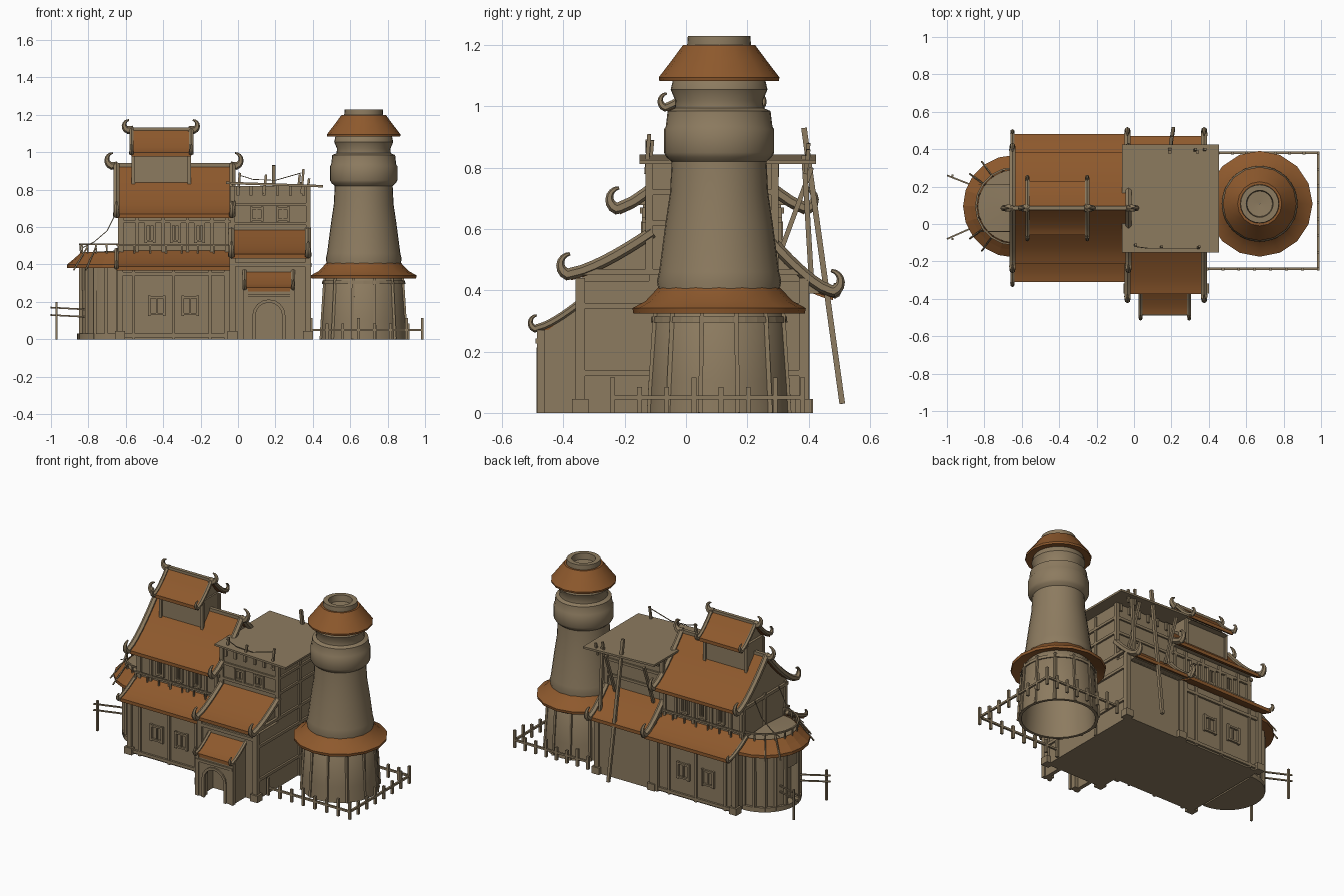
import bpy, bmesh
from math import sin, cos, pi, radians
from mathutils import Vector

if "Cube" in bpy.data.objects:
    bpy.data.objects.remove(bpy.data.objects["Cube"])


def material(name, rgb):
    m = bpy.data.materials.new(name)
    m.use_nodes = True
    m.diffuse_color = (*rgb, 1)
    m.node_tree.nodes["Principled BSDF"].inputs["Base Color"].default_value = (*rgb, 1)
    return m


WOOD = material("weathered tan", (0.265, 0.198, 0.116))
ROOF = material("rust orange roof", (0.27, 0.1, 0.026))
MID = 0.085      # y of the hall ridge
X, Y, Z = Vector((1, 0, 0)), Vector((0, 1, 0)), Vector((0, 0, 1))


def part(name, mat, build, smooth=False):
    bm = bmesh.new()
    build(bm)
    bmesh.ops.recalc_face_normals(bm, faces=bm.faces)
    me = bpy.data.meshes.new(name)
    bm.to_mesh(me)
    bm.free()
    me.materials.append(mat)
    ob = bpy.data.objects.new(name, me)
    bpy.context.collection.objects.link(ob)
    if smooth:
        bpy.ops.object.select_all(action='DESELECT')
        ob.select_set(True)
        bpy.context.view_layer.objects.active = ob
        bpy.ops.object.shade_smooth_by_angle(angle=radians(35))


def loft(bm, rings, closed=False):
    n, m = len(rings), len(rings[0])
    for k in range(n if closed else n - 1):
        a, b = rings[k], rings[(k + 1) % n]
        for j in range(m):
            bm.faces.new((a[j], a[(j + 1) % m], b[(j + 1) % m], b[j]))
    if not closed:
        bm.faces.new(rings[0])
        bm.faces.new(rings[-1])


def prism(bm, pts, axis, a, b):
    put = {'x': lambda p, t: (t, *p), 'y': lambda p, t: (p[0], t, p[1]), 'z': lambda p, t: (*p, t)}[axis]
    loft(bm, [[bm.verts.new(put(p, t)) for p in pts] for t in (a, b)])


def box(bm, x0, x1, y0, y1, z0, z1):
    prism(bm, [(x0, y0), (x1, y0), (x1, y1), (x0, y1)], 'z', z0, z1)


def lathe(bm, c, prof, n, a0=0.0, a1=2 * pi):
    full = a1 - a0 > 6.28
    angles = [a0 + (a1 - a0) * k / n for k in range(n if full else n + 1)]
    loft(bm, [[bm.verts.new((c[0] + r * cos(a), c[1] + r * sin(a), z)) for r, z in prof]
              for a in angles], full)


def tube(bm, pts, radii, ref=X, sides=4):
    pts = [Vector(p) for p in pts]
    rings = []
    for i, p in enumerate(pts):
        d = (pts[min(i + 1, len(pts) - 1)] - pts[max(i - 1, 0)]).normalized()
        v = d.cross(ref).normalized()
        u = v.cross(d)
        ang = [2 * pi * (k + 0.5) / sides for k in range(sides)]
        rings.append([bm.verts.new(p + radii[i] * (u * cos(a) + v * sin(a))) for a in ang])
    loft(bm, rings)


def beam(bm, p, q, r=0.01):
    d = (Vector(q) - Vector(p)).normalized()
    tube(bm, [p, q], [r, r], Y if abs(d.x) > 0.8 else X)


def curl(c, z, r, side):
    # upturned horn: an arc that starts at the bottom and curls back over
    return [(c + side * r * cos(a), z + r + r * sin(a)) for a in [radians(-70 + 22 * k) for k in range(8)]]


def slope(ye, ze, yr, zr, n=7, power=1.35):
    return [(ye + (yr - ye) * t, ze + (zr - ze) * t ** power) for t in [k / n for k in range(n + 1)]]


def roof_slope(name, x0, x1, ye, ze, yr, zr, horn=0.035, rim=0.019):
    pts = slope(ye, ze, yr, zr)
    side = 1 if ye > yr else -1
    part(name, ROOF, lambda bm: prism(bm, pts + [(y, z - 0.022) for y, z in reversed(pts)], 'x', x0, x1), True)

    def rims(bm):
        path = pts[::-1] + curl(ye, ze - 0.005, horn, side)
        radii = [rim] * len(pts) + [rim * (1.05 - 0.11 * k) for k in range(8)]
        for x in (x0, x1):
            tube(bm, [(x, y, z) for y, z in path], radii, X, 6)
    part(name + "_rims", WOOD, rims, True)


def ridge(name, x0, x1, y, z, r):
    def build(bm):
        beam(bm, (x0, y, z), (x1, y, z), 0.016)
        for x, s in ((x0, -1), (x1, 1)):
            path = [(x - s * 0.02, z)] + curl(x, z - 0.005, r, s)
            tube(bm, [(a, y, b) for a, b in path], [0.02] + [0.021 - 0.0024 * k for k in range(8)], Y, 6)
    part(name, WOOD, build, True)


def gable(name, x0, x1, ye, ze, zr):
    front = slope(ye, ze - 0.012, MID, zr - 0.012)
    back = [(2 * MID - y, z) for y, z in front[-2::-1]]
    part(name, WOOD, lambda bm: prism(bm, front + back, 'x', x0, x1))


def window(bm, x, z, w, h, y):
    for s in (-1, 1):
        box(bm, x + s * w / 2 - 0.007, x + s * w / 2 + 0.007, y - 0.012, y + 0.012, z - h / 2 - 0.01, z + h / 2 + 0.01)
        box(bm, x - w / 2, x + w / 2, y - 0.01, y + 0.01, z + s * h / 2 - 0.006, z + s * h / 2 + 0.006)
    box(bm, x - 0.004, x + 0.004, y - 0.006, y + 0.006, z - h / 2, z + h / 2)


def post(bm, x, y, z0, z1, w=0.014, foot=False):
    box(bm, x - w, x + w, y - w, y + w, z0, z1)
    if foot:
        box(bm, x - 0.027, x + 0.027, y - 0.027, y + 0.027, 0, 0.045)


# Main hall: two storeys, gable and cupola
part("hall_lower_walls", WOOD, lambda bm: box(bm, -0.63, -0.03, -0.22, 0.385, 0, 0.42))
part("hall_upper_walls", WOOD, lambda bm: box(bm, -0.63, -0.04, -0.13, 0.30, 0.4, 0.69))
gable("hall_gable", -0.63, -0.05, -0.17, 0.69, 0.92)
part("cupola_walls", WOOD, lambda bm: box(bm, -0.565, -0.26, 0.0, 0.17, 0.78, 1.01))
gable("cupola_gable", -0.55, -0.27, -0.04, 0.99, 1.13)
for tag, s in (("front", -1), ("back", 1)):
    roof_slope(f"hall_roof_{tag}", -0.65, -0.03, MID + s * 0.30, 0.67, MID, 0.935)
    roof_slope(f"hall_skirt_roof_{tag}", -0.65, -0.03, MID + s * 0.395, 0.39, MID + s * 0.21, 0.478, 0.018, 0.013)
    roof_slope(f"cupola_roof_{tag}", -0.57, -0.25, MID + s * 0.145, 1.0, MID, 1.13, 0.024, 0.013)
ridge("hall_ridge", -0.665, -0.02, MID, 0.93, 0.036)
ridge("cupola_ridge", -0.58, -0.245, MID, 1.122, 0.028)


def hall_timbers(bm):
    for y in (-0.223, 0.388):
        for x in (-0.63, -0.06):
            post(bm, x, y, 0, 0.4, 0.015, x < -0.5)
        for x in (-0.56, -0.345, -0.15):
            post(bm, x, y, 0, 0.4, 0.008)
        for z in (0.02, 0.35):
            beam(bm, (-0.63, y, z), (-0.03, y, z), 0.014)
        for x in (-0.435, -0.255):
            window(bm, x, 0.18, 0.08, 0.09, y)
    for y in (-0.135, 0.305):
        for x in (-0.62, -0.54, -0.4, -0.27, -0.14, -0.06):
            post(bm, x, y, 0.45, 0.67, 0.009)
        for x in (-0.47, -0.335, -0.205):
            window(bm, x, 0.57, 0.045, 0.09, y)
        beam(bm, (-0.64, y, 0.63), (-0.04, y, 0.63), 0.012)
    for s in (-1, 1):
        y = MID + s * 0.238
        beam(bm, (-0.65, y, 0.505), (-0.04, y, 0.505), 0.008)
        for k in range(8):
            beam(bm, (-0.64 + k * 0.085, y, 0.445), (-0.64 + k * 0.085, y, 0.51), 0.006)
    for x in (-0.56, -0.26):
        for y in (0.0, 0.17):
            post(bm, x, y, 0.8, 1.0, 0.009)
    for y in (-0.13, MID, 0.30):
        post(bm, -0.632, y, 0.45, 0.68, 0.01)
    beam(bm, (-0.635, -0.15, 0.66), (-0.635, 0.32, 0.66), 0.014)


part("hall_timbers", WOOD, hall_timbers)

# Round end with balcony
END = (-0.64, MID + 0.01)


def apse(bm):
    lathe(bm, END, [(0.001, 0), (0.222, 0), (0.222, 0.03), (0.001, 0.03)], 16, pi / 2, 3 * pi / 2)
    lathe(bm, END, [(0.001, 0), (0.165, 0), (0.165, 0.4), (0.001, 0.4)], 16, pi / 2, 3 * pi / 2)
    lathe(bm, END, [(0.16, 0.26), (0.208, 0.26), (0.208, 0.39), (0.16, 0.39)], 16, pi / 2, 3 * pi / 2)
    for a, b in ((90, 162), (198, 270)):
        lathe(bm, END, [(0.16, 0), (0.205, 0), (0.205, 0.27), (0.16, 0.27)], 8, radians(a), radians(b))
    lathe(bm, END, [(0.001, 0.4), (0.195, 0.4), (0.195, 0.464), (0.001, 0.475)], 12, pi / 2, 3 * pi / 2)


def apse_timbers(bm):
    ring = []
    for k in range(11):
        a = radians(90 + 18 * k)
        c, s = cos(a), sin(a)
        at = lambda r, z: (END[0] + r * c, END[1] + r * s, z)
        if k != 5:
            beam(bm, at(0.21, 0), at(0.21, 0.38), 0.013)
        beam(bm, at(0.2, 0.45), at(0.205, 0.51), 0.006)
        ring.append(at(0.205, 0.508))
        if k in (2, 3, 7, 8):
            beam(bm, at(0.2, 0.5), at(0.295, 0.37), 0.005)
    tube(bm, ring, [0.007] * len(ring), Z)
    for y in (-0.04, 0.21):        # ropes to the gable
        tube(bm, [(-0.65, y, 0.68), (-0.7, y, 0.58), (-0.77, y, 0.52), (-0.83, y, 0.49)], [0.003] * 4, Y)
    for y0, y1 in ((0.19, 0.26), (0.0, -0.08)):   # rails leading to the door
        for z in (0.13, 0.17):
            beam(bm, (-0.82, y0, z - 0.01), (-1.0, y1, z), 0.006)
        beam(bm, (-0.97, y1, 0), (-0.97, y1, 0.2), 0.008)


part("round_end_walls", WOOD, apse, True)
part("round_end_roof", ROOF, lambda bm: lathe(bm, END, [(0.274, 0.38), (0.274, 0.4), (0.235, 0.432), (0.196, 0.468), (0.19, 0.38)],
                                              10, pi / 2, 3 * pi / 2))
part("round_end_timbers", WOOD, apse_timbers)

# Middle block with flat deck
part("middle_lower_walls", WOOD, lambda bm: box(bm, -0.04, 0.375, -0.345, 0.39, 0, 0.43))
part("middle_upper_walls", WOOD, lambda bm: box(bm, -0.03, 0.375, -0.12, 0.29, 0.4, 0.82))
part("deck", WOOD, lambda bm: prism(bm, [(-0.065, 0.83), (0.455, 0.812), (0.455, 0.825), (-0.065, 0.843)], 'y', -0.152, 0.425))
for tag, ye, ze, yr, zr in (("front", -0.375, 0.455, -0.11, 0.59), ("back", 0.47, 0.40, 0.28, 0.56)):
    roof_slope(f"middle_roof_{tag}", -0.035, 0.375, ye, ze, yr, zr)
    infill = [(y, z - 0.012) for y, z in slope(ye, ze, yr, zr)[1:]] + [(yr, 0.39), (ye * 0.92, 0.39)]
    part(f"middle_roof_infill_{tag}", WOOD, lambda bm: prism(bm, infill, 'x', -0.02, 0.36))


def middle_timbers(bm):
    for x in (-0.03, 0.375):
        for y in (-0.345, 0.385):
            post(bm, x, y, 0, 0.44, 0.016, True)
        for y in (-0.12, 0.29):
            post(bm, x, y, 0.45, 0.82, 0.012)
    for z in (0.13, 0.35, 0.46):
        beam(bm, (0.378, -0.34, z), (0.378, 0.385, z), 0.013)
    for z in (0.62, 0.72):
        beam(bm, (0.378, -0.12, z), (0.378, 0.29, z), 0.012)
        for y in (-0.122, 0.292):
            beam(bm, (-0.03, y, z), (0.375, y, z), 0.012)
    post(bm, 0.375, 0.1, 0.0, 0.8, 0.01)
    for y in (-0.348, 0.39):
        beam(bm, (-0.03, y, 0.4), (0.375, y, 0.4), 0.015)
    for k in range(6):             # brackets carrying the deck
        for y in (-0.125, 0.295):
            post(bm, k * 0.07, y, 0.77, 0.82, 0.008)
    for x in (0.1, 0.24):
        window(bm, x, 0.67, 0.06, 0.06, -0.122)


part("middle_timbers", WOOD, middle_timbers)


def deck_poles(bm):
    for x, y, h in ((0.0, -0.12, 0.89), (0.14, -0.13, 0.88), (0.34, -0.13, 0.91), (0.32, 0.39, 0.88), (0.37, 0.39, 0.86)):
        beam(bm, (x, y, 0.78), (x + 0.01, y + 0.01, h), 0.009)
    beam(bm, (0.21, 0.51, 0.03), (0.19, 0.385, 0.93), 0.013)
    beam(bm, (0.34, 0.41, 0.42), (0.34, 0.385, 0.84), 0.012)
    for x in (0.02, 0.3):
        beam(bm, (x, 0.31, 0.53), (x, 0.41, 0.8), 0.011)
    tube(bm, [(0.0, -0.12, 0.88), (0.08, -0.13, 0.855), (0.2, -0.13, 0.85), (0.34, -0.13, 0.89)], [0.003] * 4, Y)


part("deck_poles", WOOD, deck_poles)

# Porch with arched doorway
arch = [(0.165 + 0.08 * cos(a), 0.125 + 0.08 * sin(a)) for a in [pi * k / 8 for k in range(9)]]
outline = [(0.035, 0), (0.035, 0.27), (0.295, 0.27), (0.295, 0), (0.245, 0)] + arch + [(0.085, 0)]


def porch(bm):
    prism(bm, outline, 'y', -0.48, -0.44)
    for x in (0.035, 0.27):
        prism(bm, [(-0.45, 0), (-0.34, 0), (-0.34, 0.36), (-0.45, 0.27)], 'x', x, x + 0.025)
    for x in (0.04, 0.29):
        post(bm, x, -0.473, 0, 0.27, 0.013)
    beam(bm, (0.03, -0.482, 0.235), (0.3, -0.482, 0.235), 0.012)
    tube(bm, [(0.245, -0.48, 0)] + [(x, -0.48, z) for x, z in arch] + [(0.085, -0.48, 0)], [0.012] * 11, Y)


part("porch", WOOD, porch)
roof_slope("porch_roof", 0.035, 0.295, -0.485, 0.278, -0.34, 0.365, 0.023, 0.012)

# Round tower
T = (0.672, 0.108)
part("tower_base", WOOD, lambda bm: lathe(bm, T, [(0.236, 0), (0.23, 0.1), (0.213, 0.33), (0.19, 0.36), (0.19, 0.33), (0.218, 0)], 32), True)
part("tower_body", WOOD, lambda bm: lathe(bm, T, [
    (0.19, 0.36), (0.203, 0.43), (0.196, 0.46), (0.175, 0.62), (0.16, 0.72), (0.155, 0.82), (0.172, 0.835),
    (0.18, 0.85), (0.18, 0.925), (0.174, 0.935), (0.168, 0.985), (0.145, 0.995), (0.143, 1.02),
    (0.158, 1.055), (0.15, 1.09), (0.12, 1.12), (0.12, 0.9), (0.15, 0.4)], 32), True)
part("tower_skirt_roof", ROOF, lambda bm: lathe(bm, T, [(0.28, 0.325), (0.283, 0.342), (0.24, 0.365), (0.198, 0.41), (0.185, 0.36)], 16), True)
part("tower_cap_roof", ROOF, lambda bm: lathe(bm, T, [(0.195, 1.083), (0.197, 1.095), (0.155, 1.15), (0.118, 1.2), (0.08, 1.2), (0.12, 1.09)], 16), True)
part("tower_top_ring", WOOD, lambda bm: lathe(bm, T, [(0.105, 1.19), (0.102, 1.23), (0.072, 1.23), (0.068, 1.19), (0.001, 1.185), (0.001, 1.1), (0.1, 1.1)], 24), True)


def tower_timbers(bm):
    for k in range(12):
        a = 2 * pi * (k + 0.5) / 12
        at = lambda r, z: (T[0] + r * cos(a), T[1] + r * sin(a), z)
        beam(bm, at(0.237, 0), at(0.216, 0.325), 0.01)
    lathe(bm, T, [(0.212, 0.295), (0.223, 0.295), (0.221, 0.315), (0.212, 0.315)], 32)


part("tower_timbers", WOOD, tower_timbers)


# Yard fence
def fence(bm):
    corners = [(0.39, -0.24), (0.985, -0.24), (0.985, 0.38), (0.45, 0.38)]
    for (xa, ya), (xb, yb) in zip(corners, corners[1:]):
        beam(bm, (xa, ya, 0.05), (xb, yb, 0.05), 0.009)
        for k in range(8):
            t = k / 7
            x, y = xa + (xb - xa) * t, ya + (yb - ya) * t
            beam(bm, (x, y, 0), (x, y, 0.085 + 0.03 * (k % 3 == 0)), 0.011)


part("yard_fence", WOOD, fence)
